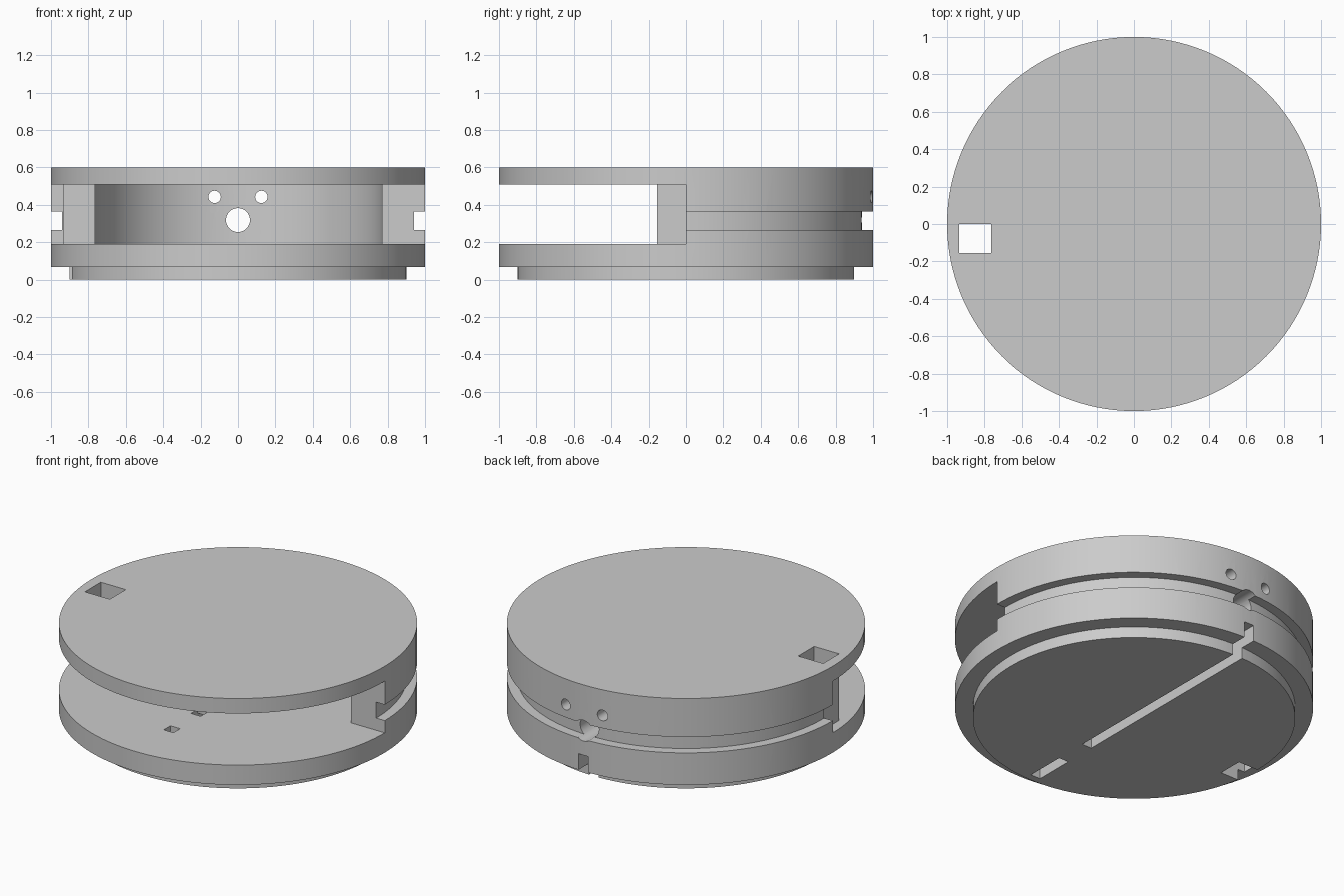
import bpy, bmesh, math
from mathutils import Matrix, Vector

cube = bpy.data.objects.get("Cube")
if cube:
    bpy.data.objects.remove(cube, do_unlink=True)

SEGMENTS = 128

grey = bpy.data.materials.new("plain grey")
grey.use_nodes = True
grey.diffuse_color = (0.6, 0.6, 0.6, 1)
grey.node_tree.nodes["Principled BSDF"].inputs["Base Color"].default_value = (0.6, 0.6, 0.6, 1)


def finish(bm, name):
    bmesh.ops.recalc_face_normals(bm, faces=bm.faces)
    mesh = bpy.data.meshes.new(name)
    bm.to_mesh(mesh)
    bm.free()
    mesh.materials.append(grey)
    obj = bpy.data.objects.new(name, mesh)
    bpy.context.collection.objects.link(obj)
    return obj


def stack(name, layers):
    """Solid of stepped discs, each layer a (radius, bottom, top)."""
    bm = bmesh.new()
    rings = []
    for radius, bottom, top in layers:
        for z in (bottom, top):
            rings.append([bm.verts.new((radius * math.cos(a), radius * math.sin(a), z))
                          for a in (math.tau * i / SEGMENTS for i in range(SEGMENTS))])
    for low, high in zip(rings, rings[1:]):
        for i in range(SEGMENTS):
            j = (i + 1) % SEGMENTS
            bm.faces.new((low[i], low[j], high[j], high[i]))
    bm.faces.new(rings[0])
    bm.faces.new(rings[-1])
    return finish(bm, name)


def ring(name, inner, outer, bottom, top):
    """Square-section ring around the z axis."""
    bm = bmesh.new()
    section = [(inner, bottom), (outer, bottom), (outer, top), (inner, top)]
    loops = [[bm.verts.new((r * math.cos(a), r * math.sin(a), z)) for r, z in section]
             for a in (math.tau * i / SEGMENTS for i in range(SEGMENTS))]
    for i in range(SEGMENTS):
        here, there = loops[i], loops[(i + 1) % SEGMENTS]
        for k in range(4):
            m = (k + 1) % 4
            bm.faces.new((here[k], here[m], there[m], there[k]))
    return finish(bm, name)


def box(name, low, high):
    low, high = Vector(low), Vector(high)
    bm = bmesh.new()
    bmesh.ops.create_cube(bm, size=1, matrix=Matrix.Translation((low + high) / 2)
                          @ Matrix.Diagonal((*(high - low), 1)))
    return finish(bm, name)


def drill(name, x, z, radius):
    """Round cutter along y through the back wall."""
    bm = bmesh.new()
    bmesh.ops.create_cone(bm, cap_ends=True, segments=32, radius1=radius, radius2=radius, depth=0.8,
                          matrix=Matrix.Translation((x, 0.8, z)) @ Matrix.Rotation(math.pi / 2, 4, "X"))
    return finish(bm, name)


# Main disc standing on a smaller foot
body = stack("round_housing", [(0.9, 0, 0.068), (1.0, 0.068, 0.6)])

FLOOR, CEILING = 0.19, 0.508
HALF = 0.033          # half width of the cable channel
CHANNEL_TOP = 0.167

cutters = [
    # Round chamber, open across the whole front half
    stack("chamber_cutter", [(0.77, FLOOR, CEILING)]),
    box("front_opening_cutter", (-1.2, -1.2, FLOOR), (1.2, 0, CEILING)),
    # Groove around the outside of the back wall
    ring("groove_cutter", 0.942, 1.2, 0.265, 0.363),
    # Square shaft through lid and floor
    box("shaft_cutter", (-0.935, -0.155, -0.1), (-0.765, 0, 0.7)),
    # Cable channels on the underside
    box("long_channel_cutter", (-HALF, -0.41, -0.1), (HALF, 1.2, CHANNEL_TOP)),
    box("short_channel_cutter", (-HALF, -0.855, -0.1), (HALF, -0.61, CHANNEL_TOP)),
    # Square holes joining the channels to the chamber
    box("rear_cable_hole_cutter", (-HALF, -0.41, 0.1), (HALF, -0.345, 0.3)),
    box("front_cable_hole_cutter", (-HALF, -0.675, 0.1), (HALF, -0.61, 0.3)),
    # Round holes in the back wall
    drill("large_hole_cutter", 0, 0.318, 0.064),
]
for side in (-1, 1):
    cutters.append(drill("small_hole_cutter", side * 0.125, 0.442, 0.033))

# Carve the housing, then discard the cutters
bpy.context.view_layer.objects.active = body
for cutter in cutters:
    cutter.hide_render = True
    cut = body.modifiers.new(cutter.name, "BOOLEAN")
    cut.operation = "DIFFERENCE"
    cut.solver = "EXACT"
    cut.object = cutter
    bpy.ops.object.modifier_apply(modifier=cut.name)
for cutter in cutters:
    bpy.data.objects.remove(cutter, do_unlink=True)

# Smooth round walls, sharp rims
for obj in bpy.context.selected_objects:
    obj.select_set(False)
body.select_set(True)
bpy.ops.object.shade_smooth_by_angle(angle=math.radians(30))
